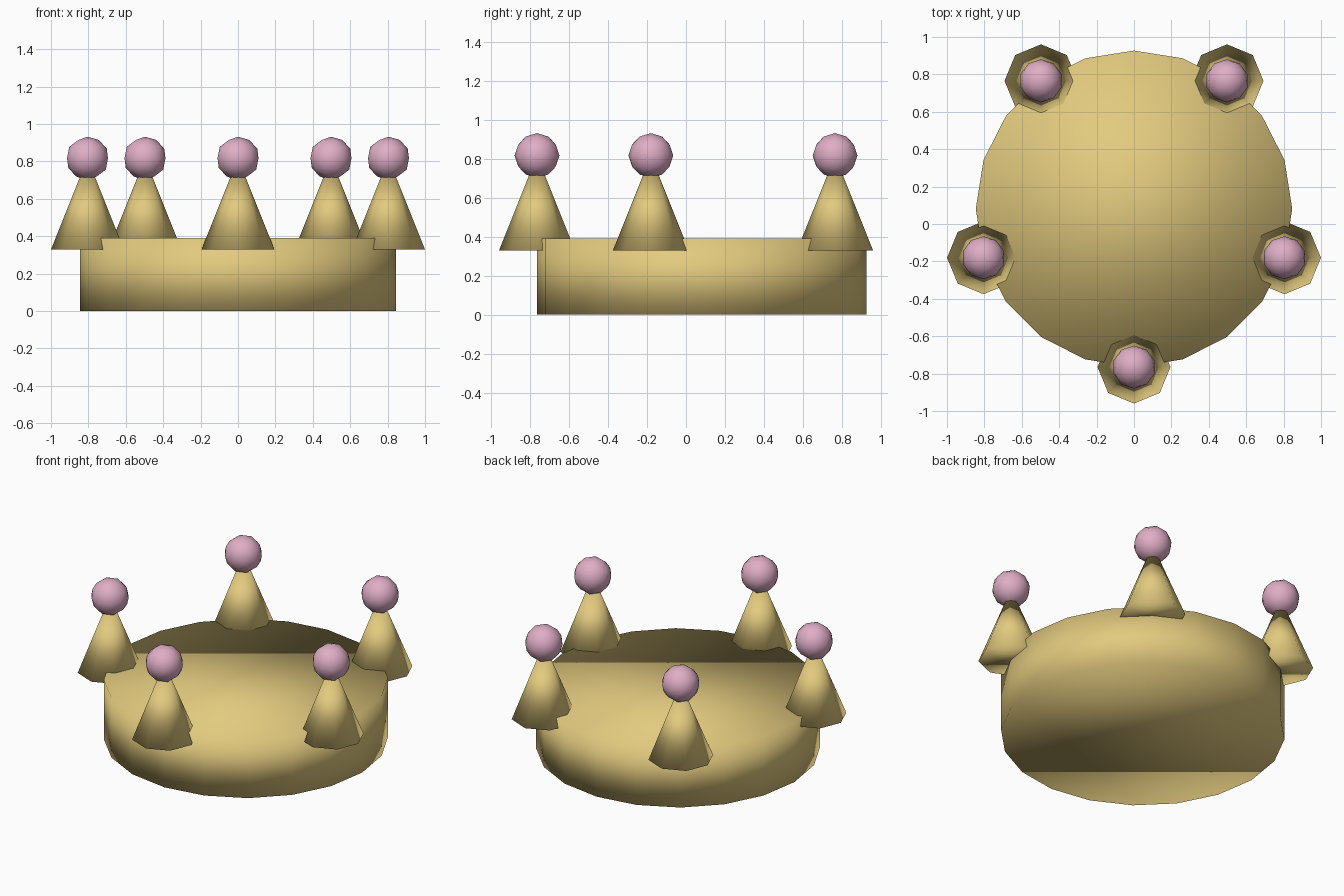
import bpy
import math

cube = bpy.data.objects.get("Cube")
if cube:
    bpy.data.objects.remove(cube, do_unlink=True)


def make_material(name, color):
    mat = bpy.data.materials.new(name)
    mat.use_nodes = True
    mat.diffuse_color = color
    mat.node_tree.nodes["Principled BSDF"].inputs["Base Color"].default_value = color
    return mat


def finish(name, mat):
    """Name the new object, colour it and smooth every face, caps included."""
    obj = bpy.context.object
    obj.name = name
    obj.data.materials.append(mat)
    for poly in obj.data.polygons:
        poly.use_smooth = True
    return obj


gold = make_material("gold", (0.76, 0.59, 0.21, 1))
pink = make_material("pink", (0.74, 0.42, 0.56, 1))

RADIUS = 0.846
CENTER_Y = 0.081
BAND_HEIGHT = 0.39
SPIKE_BASE = 0.33
SPIKE_HEIGHT = 0.487

# Solid band with closed ends
bpy.ops.mesh.primitive_cylinder_add(
    vertices=20, radius=RADIUS, depth=BAND_HEIGHT,
    location=(0, CENTER_Y, BAND_HEIGHT / 2))
finish("band", gold)

# Five spikes around the rim, each tipped with a ball
names = ["front", "front_left", "back_left", "back_right", "front_right"]
for i, side in enumerate(names):
    angle = math.tau * i / len(names)
    x = RADIUS * math.sin(angle)
    y = CENTER_Y - RADIUS * math.cos(angle)
    bpy.ops.mesh.primitive_cone_add(
        vertices=8, radius1=0.195, radius2=0, depth=SPIKE_HEIGHT,
        location=(x, y, SPIKE_BASE + SPIKE_HEIGHT / 2))
    finish(side + "_spike", gold)
    bpy.ops.mesh.primitive_ico_sphere_add(
        subdivisions=2, radius=0.115,
        location=(x, y, SPIKE_BASE + SPIKE_HEIGHT))
    finish(side + "_ball", pink)
